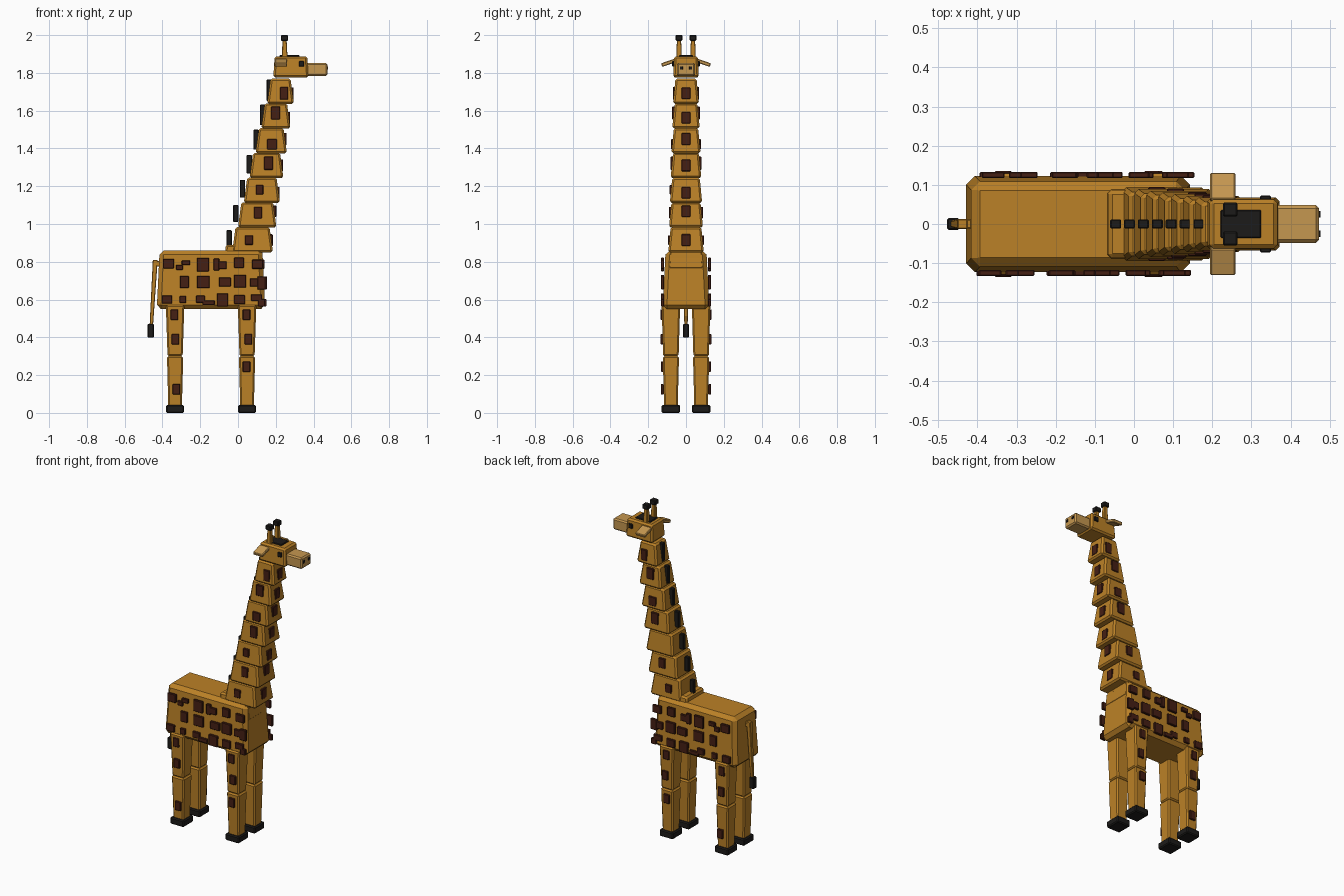
import bpy, bmesh
from mathutils import Matrix


def material(name, rgb):
    m = bpy.data.materials.new(name)
    m.diffuse_color = (*rgb, 1)
    return m


GOLD = material("gold", (0.50, 0.22, 0.02))
TAN = material("tan", (0.56, 0.31, 0.08))
BROWN = material("brown", (0.06, 0.014, 0.007))
BLACK = material("black", (0.012, 0.011, 0.01))


def block(name, centre, z0, z1, bottom, top, mat, bevel=0.01, lean=0.0, tilt=0.0):
    """Chamfered box with half sizes at bottom and top; lean shifts the top in x."""
    cx, cy = centre
    bm = bmesh.new()
    bmesh.ops.create_cube(bm, size=2)
    h = (z1 - z0) / 2
    for v in bm.verts:
        hx, hy = top if v.co.z > 0 else bottom
        shift = lean if v.co.z > 0 else 0
        v.co = (v.co.x * hx + shift, v.co.y * hy, v.co.z * h)
    if bevel:
        bmesh.ops.bevel(bm, geom=bm.edges[:], offset=bevel, segments=1,
                        affect='EDGES', profile=0.5)
    bm.transform(Matrix.Translation((cx, cy, z0 + h)) @ Matrix.Rotation(tilt, 4, 'X'))
    me = bpy.data.meshes.new(name)
    bm.to_mesh(me)
    bm.free()
    me.materials.append(mat)
    ob = bpy.data.objects.new(name, me)
    bpy.context.collection.objects.link(ob)
    return ob


def box(name, x, y, z, hx, hy, hz, mat, bevel=0.003, tilt=0.0):
    return block(name, (x, y), z - hz, z + hz, (hx, hy), (hx, hy), mat, bevel, 0, tilt)


# Body
block("body", (-0.143, 0), 0.55, 0.86, (0.287, 0.124), (0.272, 0.108), GOLD, 0.022)

# Legs and hooves
for end, x in (("front", 0.048), ("back", -0.333)):
    for side, s in (("right", -1), ("left", 1)):
        c = (x, s * 0.08)
        n = f"{end}_{side}"
        block(n + "_upper_leg", c, 0.30, 0.57, (0.040, 0.041), (0.049, 0.049), GOLD, 0.008)
        block(n + "_lower_leg", c, 0.03, 0.30, (0.036, 0.036), (0.043, 0.043), GOLD, 0.008)
        box(n + "_hoof", x, s * 0.08, 0.021, 0.047, 0.049, 0.021, BLACK, 0.006)

# Body patches: x centre, z centre, half width, half height
body_patches = [
    (-0.368, 0.79, .029, .026), (-0.31, 0.77, .018, .014), (-0.276, 0.795, .022, .013),
    (-0.186, 0.785, .032, .036), (-0.114, 0.785, .015, .032), (-0.082, 0.782, .022, .02),
    (0.005, 0.795, .026, .027), (0.103, 0.787, .029, .024), (-0.284, 0.693, .024, .032),
    (-0.184, 0.693, .034, .032), (-0.069, 0.693, .032, .024), (0.01, 0.697, .032, .034),
    (0.085, 0.69, .022, .022), (0.124, 0.688, .022, .034), (-0.376, 0.6, .027, .022),
    (-0.292, 0.6, .018, .018), (-0.199, 0.602, .024, .019), (-0.155, 0.583, .032, .013),
    (-0.082, 0.598, .03, .034), (0.008, 0.6, .029, .024), (0.098, 0.61, .029, .018),
    (0.124, 0.583, .018, .019)]
leg_patches = [(-0.337, 0.52), (-0.332, 0.39), (-0.326, 0.125),
               (0.045, 0.52), (0.055, 0.39), (0.045, 0.245)]
for side, s, dx in (("right", -1, 0), ("left", 1, 0.008)):
    for i, (x, z, hx, hz) in enumerate(body_patches):
        box(f"{side}_body_patch_{i}", x + dx, s * 0.125, z, hx, 0.008, hz, BROWN)
    for i, (x, z) in enumerate(leg_patches):
        box(f"{side}_leg_patch_{i}", x, s * (0.128 if z > 0.3 else 0.126), z,
            0.02, 0.007, 0.028, BROWN)

# Neck: collar, then seven stacked tapering blocks with mane tufts and patches
block("neck_collar", (0.03, 0), 0.76, 0.89, (0.106, 0.096), (0.095, 0.086), GOLD, 0.01)
side_patch = [(0.058, 0.915, .022, .025), (0.106, 1.06, .022, .03), (0.114, 1.182, .02, .025),
              (0.162, 1.322, .024, .035), (0.18, 1.422, .026, .028),
              (0.199, 1.588, .024, .034), (0.244, 1.692, .021, .034)]
front_z = [0.915, 1.068, 1.165, 1.31, 1.45, 1.563, 1.692]
for i in range(7):
    x = 0.077 + 0.0247 * i
    z = 0.85 + 0.131 * i
    hx = 0.108 - 0.0062 * i
    hy = 0.094 - 0.0042 * i
    block(f"neck_segment_{i}", (x, 0), z, z + 0.134, (hx, hy),
          (hx - 0.018, hy - 0.013), GOLD, 0.01)
    hz = 0.04 + 0.0025 * i
    box(f"mane_tuft_{i}", -0.047 + 0.0355 * i, 0, 0.925 + 0.1305 * i,
        0.014, 0.012, hz + 0.002, BLACK)
    px, pz, pw, ph = side_patch[i]
    for side, s in (("right", -1), ("left", 1)):
        if side == "left" and i == 2:
            continue
        box(f"{side}_neck_patch_{i}", px, s * (hy - 0.007), pz, pw, 0.008, ph, BROWN)
    box(f"front_neck_patch_{i}", x + hx - 0.009, 0.0, front_z[i], 0.008, 0.023, 0.031, BROWN)

# Head, snout and forelock
block("head", (0.28, 0), 1.775, 1.888, (0.093, 0.068), (0.086, 0.062), GOLD, 0.01)
box("snout", 0.413, 0, 1.818, 0.06, 0.048, 0.035, TAN, 0.008)
box("forelock", 0.273, 0, 1.888, 0.052, 0.036, 0.007, BLACK)

# Paired head parts
for side, s in (("right", -1), ("left", 1)):
    box(side + "_eye", 0.336, s * 0.066, 1.848, 0.014, 0.007, 0.014, BLACK)
    box(side + "_nostril", 0.473, s * 0.025, 1.826, 0.004, 0.008, 0.008, BLACK, 0.001)
    box(side + "_ear", 0.227, s * 0.094, 1.853, 0.033, 0.037, 0.010, TAN, 0.004, -s * 0.33)
    block(side + "_horn", (0.248, s * 0.037), 1.87, 1.98, (0.015, 0.015),
          (0.011, 0.011), GOLD, 0.003, -0.002)
    box(side + "_horn_tip", 0.246, s * 0.037, 1.985, 0.019, 0.018, 0.015, BLACK, 0.004)

# Tail
block("tail", (-0.459, 0), 0.46, 0.81, (0.009, 0.009), (0.013, 0.013), GOLD, 0.003, 0.021)
box("tail_tuft", -0.462, 0, 0.435, 0.016, 0.015, 0.036, BLACK, 0.004)
box("tail_root", -0.428, 0, 0.79, 0.018, 0.012, 0.015, GOLD, 0.003)
